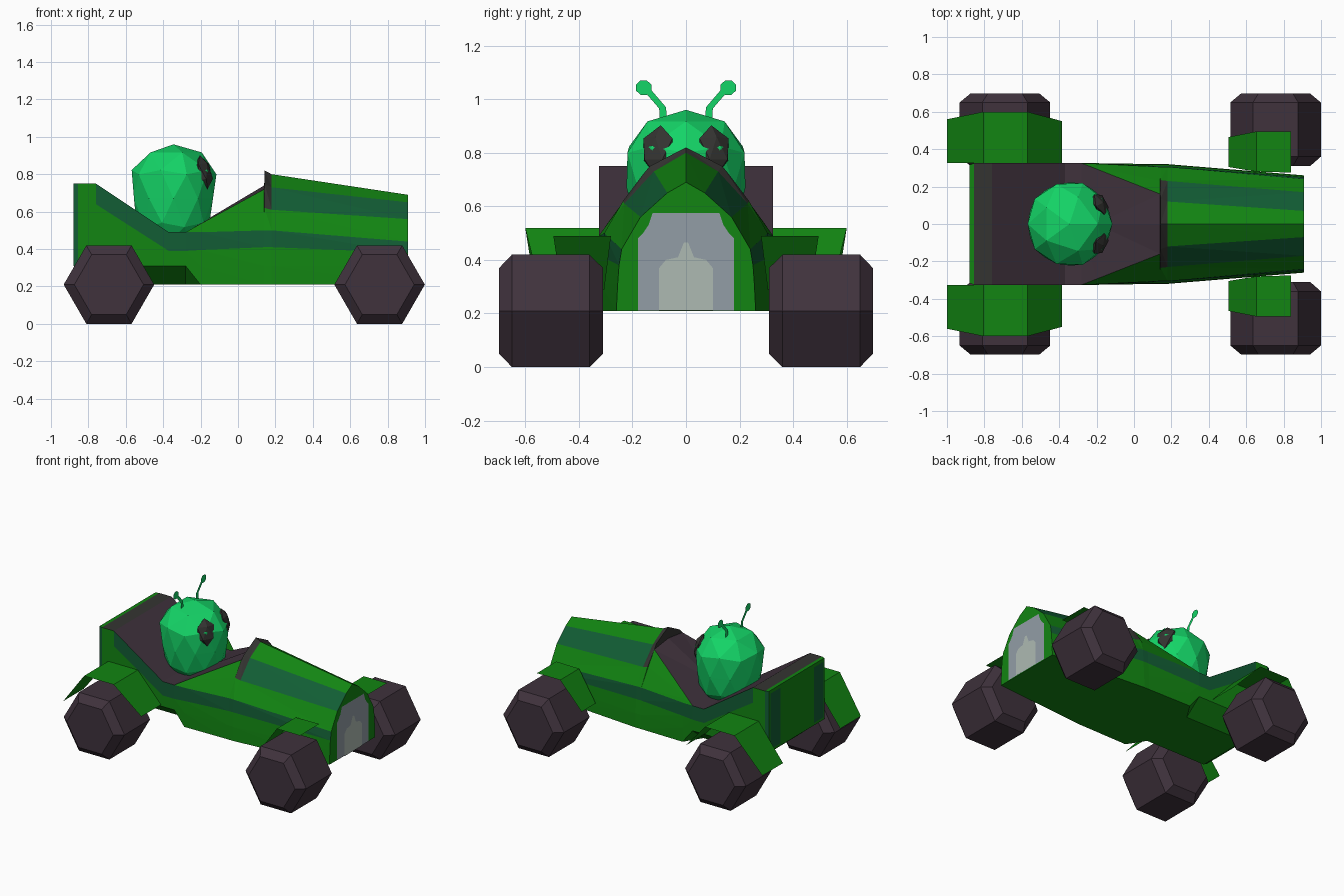
import bpy, bmesh, math
from mathutils import Matrix, Vector

if "Cube" in bpy.data.objects:
    bpy.data.objects.remove(bpy.data.objects["Cube"])


def mat(name, r, g, b):
    m = bpy.data.materials.new(name)
    m.diffuse_color = (r, g, b, 1)
    m.use_nodes = True
    m.node_tree.nodes["Principled BSDF"].inputs["Base Color"].default_value = m.diffuse_color
    return m


GREEN = mat("body green", 0.006, 0.235, 0.006)
TEAL = mat("stripe teal", 0.006, 0.11, 0.035)
PURPLE = mat("dark purple", 0.05, 0.032, 0.046)
CHARCOAL = mat("charcoal", 0.034, 0.034, 0.031)
LIME = mat("bright green", 0.007, 0.66, 0.135)
GREY = mat("grille grey", 0.29, 0.34, 0.38)
PALE = mat("grille pale grey", 0.42, 0.49, 0.45)


def make(name, bm, mats, closed=True):
    if closed:
        bmesh.ops.recalc_face_normals(bm, faces=bm.faces)
    me = bpy.data.meshes.new(name)
    bm.to_mesh(me)
    bm.free()
    for m in mats:
        me.materials.append(m)
    ob = bpy.data.objects.new(name, me)
    bpy.context.collection.objects.link(ob)
    return ob


def polygon(name, pts, m):
    """One flat face."""
    bm = bmesh.new()
    bm.faces.new([bm.verts.new(p) for p in pts])
    return make(name, bm, [m], False)


# --- Body: lofted half sections (y, z), mirrored -------------------------
# rows: centre, upper edge, shoulder, stripe top, stripe bottom, sill, floor edge, floor centre
W = 0.325


def rim(x, z, e, keel_y, keel_z, half=W):
    return x, [(0, z), (half, z), (half, z), (half, z), (half, e),
               (half, 0.31), (keel_y, keel_z), (0, keel_z)]


low = [(0.305, 0.50), (0.31, 0.41), (0.317, 0.31), (0.32, 0.21), (0, 0.21)]
sections = [
    rim(-0.88, 0.75, 0.64, 0.2, 0.31, 0.315),
    rim(-0.855, 0.75, 0.64, 0.2, 0.29),
    rim(-0.76, 0.75, 0.64, 0.2, 0.21),
    rim(-0.37, 0.49, 0.39, 0.2, 0.21),
    rim(-0.28, 0.49, 0.39, 0.2, 0.21),
    (-0.20, [(0, 0.538), (0.294, 0.535), (0.307, 0.515), (0.322, 0.49),
             (0.322, 0.395), (W, 0.31), (W, 0.21), (0, 0.21)]),
    (0.14, [(0, 0.74), (0.16, 0.72), (0.23, 0.62)] + low),
    (0.142, [(0, 0.82), (0.135, 0.75), (0.235, 0.62)] + low),
    (0.18, [(0, 0.80), (0.12, 0.73), (0.23, 0.61)] + low),
    (0.91, [(0, 0.69), (0.07, 0.65), (0.17, 0.56), (0.24, 0.44), (0.25, 0.38),
            (0.255, 0.31), (0.26, 0.21), (0, 0.21)]),
]


def body_colour(seg, row):
    """0 green, 1 teal, 2 purple, 3 charcoal"""
    if seg == 0:
        return 1 if 1 <= row <= 4 else 0
    if seg == 1:
        return 3 if row == 0 else 0
    if seg <= 5:
        return 2 if row == 0 else (1 if row == 3 else 0)
    if seg in (6, 7):
        return 3 if row <= 1 else (1 if row == 3 else 0)
    return 1 if row in (1, 3) else 0


bm = bmesh.new()
for s in (1, -1):
    grid = [[bm.verts.new((x, s * y, z)) for y, z in pts] for x, pts in sections]
    for i in range(len(grid) - 1):
        for k in range(7):
            a, b = grid[i][k], grid[i + 1][k]
            c, d = grid[i + 1][k + 1], grid[i][k + 1]
            for tri in ((a, b, c), (a, c, d)):
                if (tri[1].co - tri[0].co).cross(tri[2].co - tri[0].co).length > 1e-7:
                    bm.faces.new(tri).material_index = body_colour(i, k)
    bm.faces.new(grid[-1])
    bm.faces.new([grid[0][k] for k in (0, 1, 4, 5, 6, 7)])
bmesh.ops.remove_doubles(bm, verts=bm.verts, dist=1e-4)
make("car_body", bm, [GREEN, TEAL, PURPLE, CHARCOAL])

# --- Grille and rear stripes: thin plates --------------------------------


def mirrored_outline(x, half):
    return [(x, y, z) for y, z in half] + [(x, -y, z) for y, z in reversed(half)]


polygon("grille", mirrored_outline(0.914, [
    (0.18, 0.212), (0.18, 0.48), (0.16, 0.50), (0.14, 0.53), (0.125, 0.575)]), GREY)
polygon("grille_centre", mirrored_outline(0.918, [
    (0.10, 0.212), (0.10, 0.37), (0.075, 0.40), (0.03, 0.41), (0.008, 0.465)]), PALE)
for s in (1, -1):
    polygon("rear_stripe", [(-0.884, s * y, z) for y, z in
                            ((0.19, 0.33), (0.30, 0.33), (0.30, 0.73), (0.19, 0.73))][::s], TEAL)

# --- Wheels: six-sided with chamfered rims -------------------------------


def wheel(name, x, s):
    bm = bmesh.new()
    rings = []
    for y, r in ((0.31, 0.185), (0.36, 0.242), (0.65, 0.242), (0.697, 0.185)):
        rings.append([bm.verts.new((x + r * math.cos(a * math.pi / 3), s * y,
                                    0.21 + r * math.sin(a * math.pi / 3))) for a in range(6)])
    for p, q in zip(rings, rings[1:]):
        for a in range(6):
            b = (a + 1) % 6
            bm.faces.new((p[a], p[b], q[b], q[a]))
    bm.faces.new(rings[0])
    bm.faces.new(rings[-1])
    make(name, bm, [PURPLE])


# --- Fenders: bent sheets over the wheels --------------------------------


def fender(name, rows, s):
    bm = bmesh.new()
    vs = [(bm.verts.new((x, s * yi, z)), bm.verts.new((x, s * yo, z))) for x, z, yi, yo in rows]
    for (a, b), (c, d) in zip(vs, vs[1:]):
        f = bm.faces.new((a, b, d, c))
        f.normal_update()
        if f.normal.z < 0:
            f.normal_flip()
    make(name, bm, [GREEN], False)


for s, side in ((-1, "right"), (1, "left")):
    wheel("rear_wheel_" + side, -0.69, s)
    wheel("front_wheel_" + side, 0.757, s)
    fender("rear_fender_" + side, [(-1.0, 0.27, 0.325, 0.56), (-0.805, 0.52, 0.325, 0.60),
                                   (-0.57, 0.52, 0.325, 0.60), (-0.385, 0.32, 0.325, 0.55)], s)
    fender("front_fender_" + side, [(0.505, 0.29, 0.305, 0.465), (0.655, 0.49, 0.28, 0.495),
                                    (0.84, 0.49, 0.275, 0.495)], s)

# --- Driver: faceted egg, eyes and flat antennae -------------------------
bm = bmesh.new()
bmesh.ops.create_icosphere(bm, subdivisions=2, radius=1)
for v in bm.verts:
    n = v.co.copy()
    k = 0.222 * (1 + 0.35 * max(n.z, 0))
    v.co = Vector((-0.345 + n.x * k, n.y * k, 0.67 + n.z * 0.29))
make("driver_body", bm, [LIME])

for s in (1, -1):
    bm = bmesh.new()
    bmesh.ops.create_icosphere(bm, subdivisions=1, radius=1)
    place = (Matrix.Translation((-0.183, s * 0.105, 0.81))
             @ Matrix.Rotation(s * math.radians(28), 4, 'Z')
             @ Matrix.Rotation(math.radians(-14), 4, 'Y')
             @ Matrix.Diagonal((0.035, 0.072, 0.095, 1)))
    bm.transform(place)
    make("driver_eye", bm, [CHARCOAL])
    # stalk, then round tip
    stalk = [(0.068, 0.90), (0.098, 0.90), (0.10, 0.965), (0.152, 1.025),
             (0.135, 1.04), (0.075, 0.97)]
    polygon("antenna_stalk", [(-0.385, s * y, z) for y, z in stalk][::s], LIME)
    tip = [(0.158 + 0.031 * math.cos(a * math.pi / 4 + 0.39),
            1.043 + 0.029 * math.sin(a * math.pi / 4 + 0.39)) for a in range(8)]
    polygon("antenna_tip", [(-0.384, s * y, z) for y, z in tip][::s], LIME)
